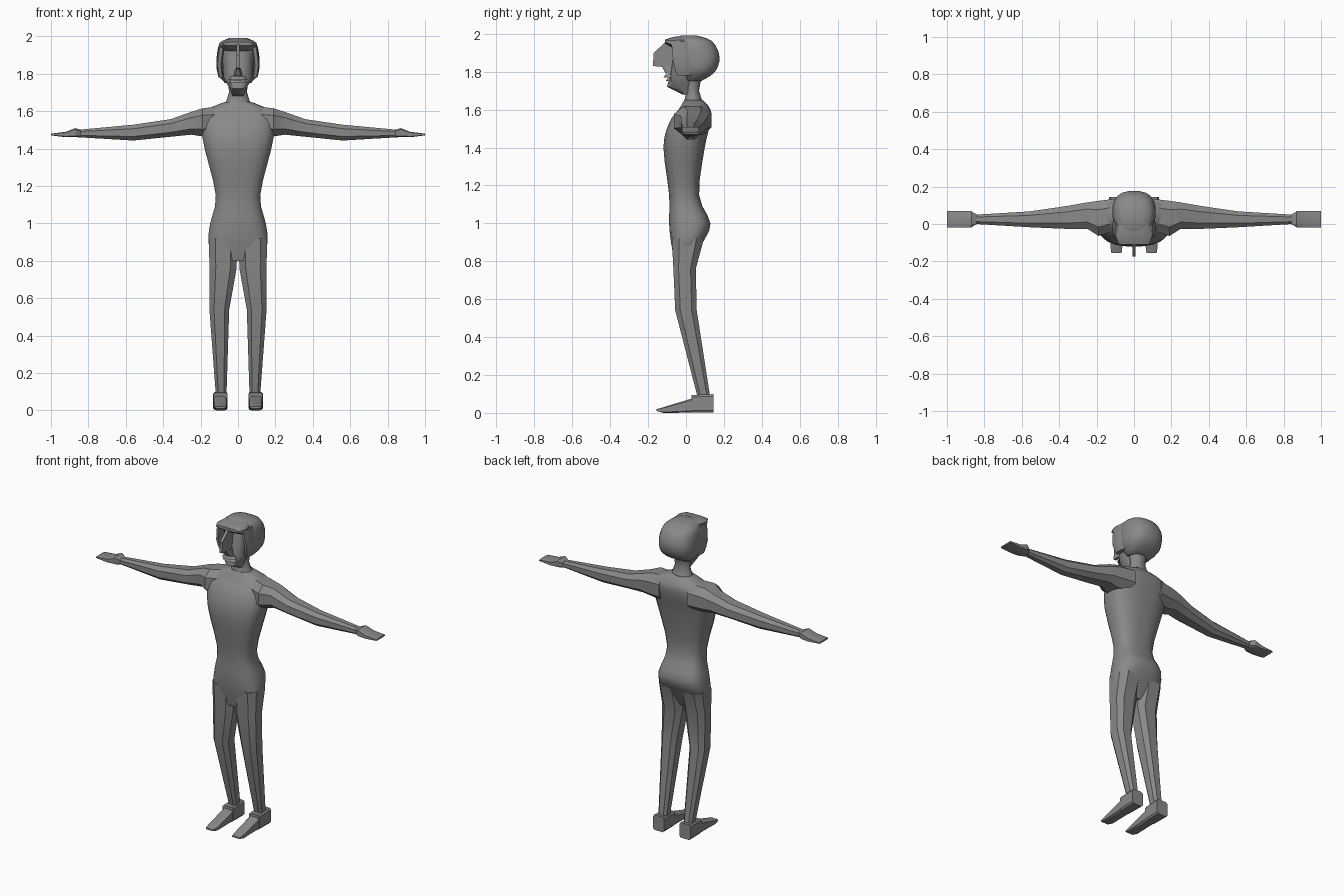
import bpy, bmesh, math
from mathutils import Vector

cube = bpy.data.objects.get("Cube")
if cube:
    bpy.data.objects.remove(cube, do_unlink=True)

shade = (.25, .25, .25, 1)
grey = bpy.data.materials.new("plain grey")
grey.use_nodes = True
grey.diffuse_color = shade
grey.node_tree.nodes["Principled BSDF"].inputs["Base Color"].default_value = shade


# Cross-sections, each given by two opposite corners of its bounding rectangle
def upright(z, half, front, back, x=0):
    return Vector((x - half, front, z)), Vector((x + half, back, z))


def lengthwise(y, half, bottom, top, x=0):
    return Vector((x - half, y, bottom)), Vector((x + half, y, top))


def sideways(x, front, back, bottom, top):
    return Vector((x, front, bottom)), Vector((x, back, top))


def spline(points, steps):
    """Pass a smooth curve through the points, with extra points between them."""
    padded = [points[0]] + points + [points[-1]]
    result = []
    for before, start, end, after in zip(padded, padded[1:], padded[2:], padded[3:]):
        for step in range(steps):
            t = step / steps
            straight = start.lerp(end, t)
            leave = (end - before) / 2 - (end - start)
            arrive = (after - start) / 2 - (end - start)
            result.append(straight + t * (1 - t) * ((1 - t) * leave - t * arrive))
    return result + [points[-1]]


def finish(name, bm, angle):
    """Turn the mesh data into a shaded object."""
    bmesh.ops.recalc_face_normals(bm, faces=bm.faces)
    mesh = bpy.data.meshes.new(name)
    bm.to_mesh(mesh)
    bm.free()
    mesh.materials.append(grey)
    obj = bpy.data.objects.new(name, mesh)
    bpy.context.collection.objects.link(obj)
    bpy.ops.object.select_all(action="DESELECT")
    obj.select_set(True)
    bpy.context.view_layer.objects.active = obj
    bpy.ops.object.shade_smooth_by_angle(angle=math.radians(angle))


def skin(name, loops, angle):
    """Join equal loops of points into a closed surface."""
    bm = bmesh.new()
    loops = [[bm.verts.new(point) for point in loop] for loop in loops]
    for near, far in zip(loops, loops[1:]):
        for i in range(len(near)):
            bm.faces.new((near[i - 1], near[i], far[i], far[i - 1]))
    bm.faces.new(loops[0])
    bm.faces.new(loops[-1])
    finish(name, bm, angle)


def loft(name, *sections, sides=8, power=2.5, steps=1, mirror=1, angle=30):
    """Skin rounded rectangles; a higher power gives squarer corners."""
    lows = spline([low for low, high in sections], steps)
    highs = spline([high for low, high in sections], steps)
    first_span = sections[0][1] - sections[0][0]
    u, v = [axis for axis in range(3) if first_span[axis] > 0]
    loops = []
    for low, high in zip(lows, highs):
        loop = []
        for i in range(sides):
            turn = 2 * math.pi * (i + .5) / sides
            point = (low + high) / 2
            for axis, wave in ((u, math.cos(turn)), (v, math.sin(turn))):
                reach = math.copysign(abs(wave) ** (2 / power), wave)
                point[axis] += (high[axis] - low[axis]) / 2 * reach
            point.x *= mirror
            loop.append(point)
        loops.append(loop)
    skin(name, loops, angle)


# Torso: hips, waist, chest and sloping shoulders
loft("torso",
     upright(z=.8, half=.13, front=-.06, back=.04),
     upright(z=.9, half=.16, front=-.08, back=.09),
     upright(z=1, half=.15, front=-.09, back=.13),
     upright(z=1.15, half=.12, front=-.09, back=.07),
     upright(z=1.4, half=.18, front=-.12, back=.1),
     upright(z=1.53, half=.2, front=-.09, back=.13),
     upright(z=1.6, half=.18, front=-.04, back=.13),
     upright(z=1.65, half=.07, front=-.01, back=.09),
     sides=20, power=2.7, steps=3, angle=40)
loft("neck",
     upright(z=1.62, half=.08, front=-.02, back=.1),
     upright(z=1.7, half=.05, front=0, back=.07),
     upright(z=1.78, half=.06, front=-.03, back=.09),
     sides=12, power=2, steps=2, angle=45)

for side, mirror in (("left", 1), ("right", -1)):
    # Arm from shoulder to wrist, then a flat mitten hand
    loft(side + "_arm",
         sideways(x=.1, front=-.04, back=.14, bottom=1.46, top=1.63),
         sideways(x=.19, front=-.07, back=.13, bottom=1.46, top=1.62),
         sideways(x=.25, front=-.03, back=.12, bottom=1.47, top=1.6),
         sideways(x=.36, front=-.03, back=.1, bottom=1.46, top=1.56),
         sideways(x=.56, front=-.02, back=.07, bottom=1.44, top=1.53),
         sideways(x=.87, front=0, back=.05, bottom=1.46, top=1.5),
         mirror=mirror, angle=35)
    loft(side + "_hand",
         sideways(x=.84, front=0, back=.05, bottom=1.46, top=1.5),
         sideways(x=.87, front=-.02, back=.07, bottom=1.46, top=1.51),
         sideways(x=.92, front=-.02, back=.07, bottom=1.46, top=1.49),
         sideways(x=1, front=-.02, back=.07, bottom=1.47, top=1.48),
         power=5, mirror=mirror)

    # Faceted leg, bent back below the knee
    loft(side + "_leg",
         upright(x=.09, z=.08, half=.03, front=.06, back=.13),
         upright(x=.1, z=.54, half=.056, front=-.06, back=.06),
         upright(x=.08, z=.76, half=.077, front=-.07, back=.055),
         upright(x=.08, z=.92, half=.08, front=-.08, back=.1),
         power=2.8, mirror=mirror, angle=25)

    # Ankle block and wedge foot
    loft(side + "_heel",
         lengthwise(x=.094, y=.03, half=.038, bottom=0, top=.095),
         lengthwise(x=.094, y=.145, half=.04, bottom=0, top=.1),
         power=7, mirror=mirror)
    loft(side + "_foot",
         lengthwise(x=.094, y=-.155, half=.028, bottom=.01, top=.02),
         lengthwise(x=.094, y=-.12, half=.033, bottom=0, top=.03),
         lengthwise(x=.094, y=.04, half=.035, bottom=0, top=.08),
         power=6, mirror=mirror)

    # Side of the hair framing the cheek
    loft(side + "_temple",
         upright(x=.09, z=1.78, half=.015, front=-.05, back=.03),
         upright(x=.1, z=1.85, half=.016, front=-.07, back=.03),
         upright(x=.085, z=1.96, half=.016, front=-.08, back=.03),
         power=3, steps=2, mirror=mirror, angle=40)

# Rounded hair with a projecting brim
loft("hair",
     upright(z=1.75, half=.07, front=0, back=.08),
     upright(z=1.8, half=.11, front=-.04, back=.155),
     upright(z=1.88, half=.116, front=-.05, back=.178),
     upright(z=1.96, half=.1, front=-.06, back=.14),
     upright(z=1.99, half=.05, front=-.03, back=.06),
     sides=20, steps=3, angle=45)
loft("brim",
     lengthwise(y=-.11, half=.08, bottom=1.95, top=1.97),
     lengthwise(y=-.06, half=.1, bottom=1.92, top=1.985),
     lengthwise(y=.02, half=.08, bottom=1.92, top=1.99),
     sides=12, power=3, steps=2, angle=40)

# Face tapering to the jaw
loft("face",
     upright(z=1.68, half=.03, front=-.02, back=.04),
     upright(z=1.72, half=.045, front=-.1, back=.05),
     upright(z=1.78, half=.08, front=-.085, back=.05),
     upright(z=1.95, half=.08, front=-.055, back=.04),
     sides=14, power=2.3, angle=40)

# Thin fin nose, nostrils and lips
fin = [(-.05, 1.96), (-.11, 1.955), (-.17, 1.9), (-.175, 1.83), (-.12, 1.825), (-.05, 1.79)]
skin("nose", [[(x, y, z) for y, z in fin] for x in (-.009, .009)], angle=30)
loft("nostrils",
     upright(z=1.79, half=.025, front=-.11, back=-.05),
     upright(z=1.83, half=.015, front=-.13, back=-.05))
for name, z, front in (("upper_lip", 1.77, -.118), ("lower_lip", 1.75, -.108)):
    loft(name,
         upright(z=z, half=.05, front=front, back=-.04),
         upright(z=z + .015, half=.04, front=front + .01, back=-.04),
         sides=10, power=2.2)
